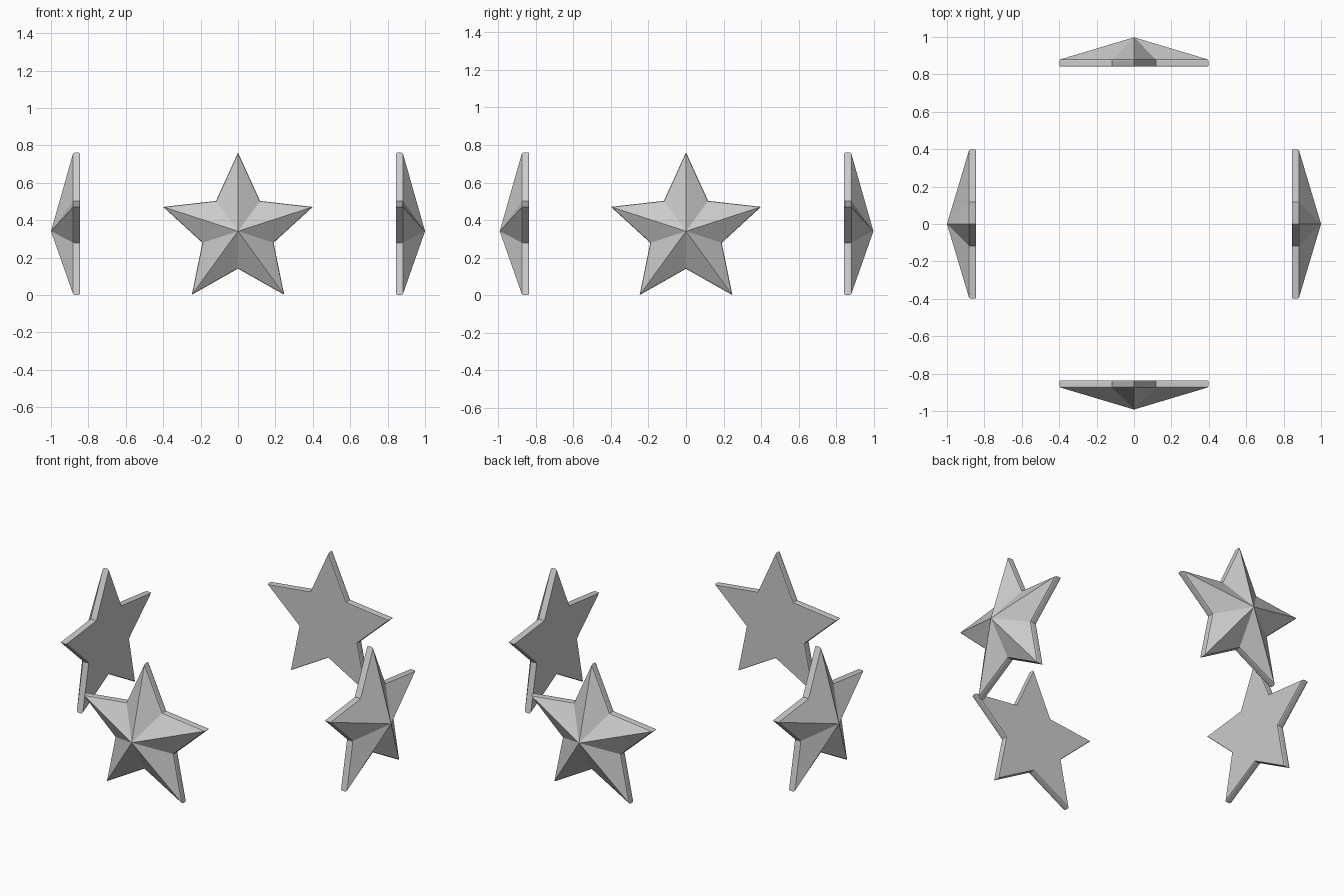
import bpy, bmesh
from math import sin, cos, pi
from mathutils import Matrix

if "Cube" in bpy.data.objects:
    bpy.data.objects.remove(bpy.data.objects["Cube"])

CENTRE_Z = 0.341
OUTER, INNER = 0.42, 0.2
# (scale, depth) of each star outline from flat back to faceted front
RINGS = [(0.986, 0.0), (1.0, 0.006), (1.0, 0.029), (0.987, 0.038)]
APEX = 0.156


def make_star(name, distance, turn):
    """Faceted star plate facing -y, then turned around z."""
    bm = bmesh.new()
    rings = []
    for scale, depth in RINGS:
        ring = []
        for i in range(10):
            r = (OUTER if i % 2 == 0 else INNER) * scale
            a = i * pi / 5
            ring.append(bm.verts.new((r * sin(a), -(distance - APEX + depth),
                                      CENTRE_Z + r * cos(a))))
        rings.append(ring)
    # Flat back
    bm.faces.new(rings[0])
    # Rim with narrow bevels
    for a, b in zip(rings, rings[1:]):
        for i in range(10):
            j = (i + 1) % 10
            bm.faces.new((a[i], a[j], b[j], b[i]))
    # Pyramid facets meeting at the raised centre
    tip = bm.verts.new((0, -distance, CENTRE_Z))
    for i in range(10):
        bm.faces.new((rings[-1][i], rings[-1][(i + 1) % 10], tip))
    bm.transform(Matrix.Rotation(turn, 4, 'Z'))
    bmesh.ops.recalc_face_normals(bm, faces=bm.faces)
    mesh = bpy.data.meshes.new(name)
    bm.to_mesh(mesh)
    bm.free()
    bpy.context.collection.objects.link(bpy.data.objects.new(name, mesh))


# Four outward-facing stars around the centre
for name, distance, turn in (("front_star", 0.992, 0), ("right_star", 1.0, pi / 2),
                             ("back_star", 0.998, pi), ("left_star", 1.0, -pi / 2)):
    make_star(name, distance, turn)
